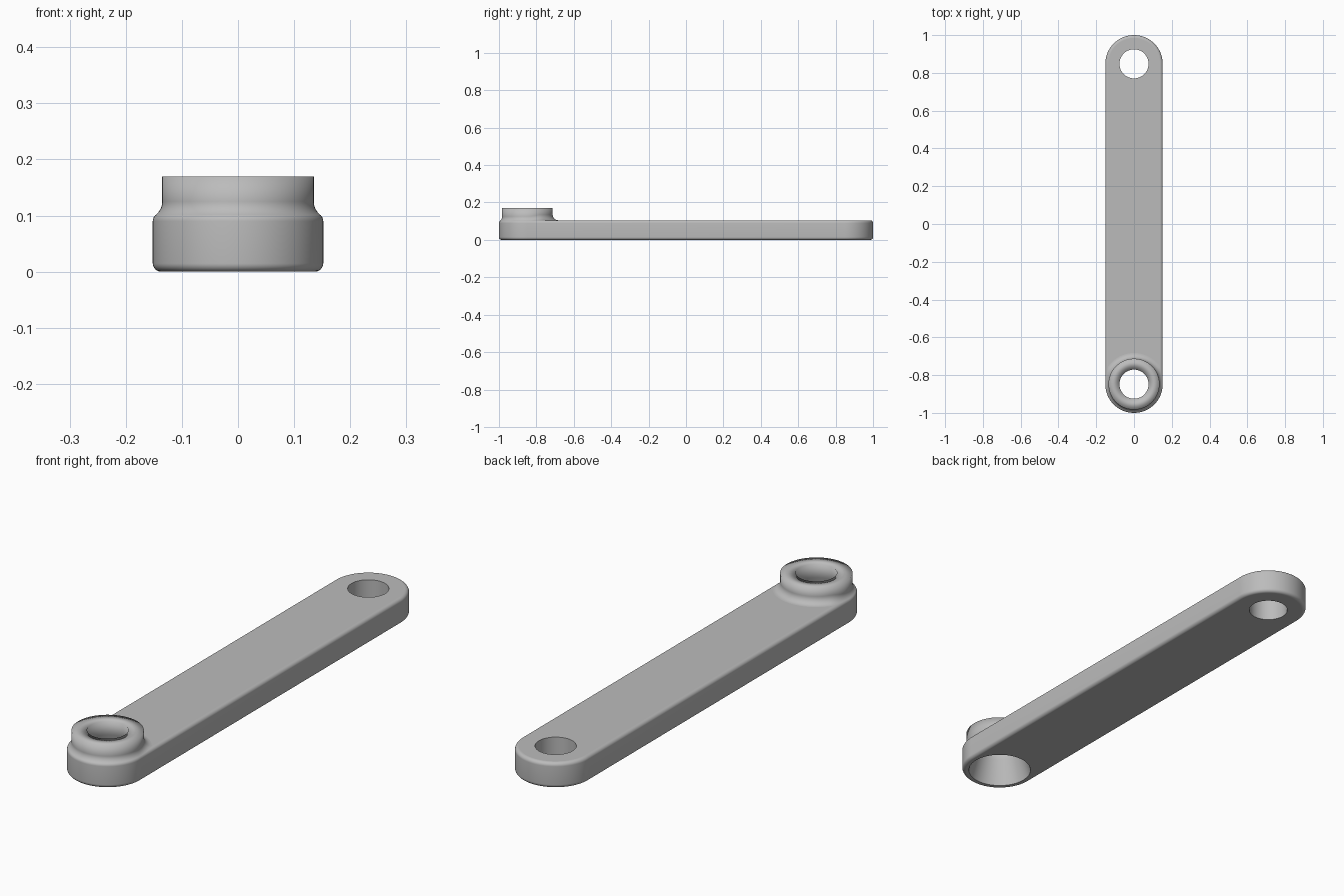
import bpy, bmesh
from math import sin, cos, pi, sqrt
from mathutils import Vector

HALF = 0.152           # arm half width
END = 1 - HALF         # distance of the end centres from the middle
THICK = 0.105          # arm thickness
EDGE = 0.015           # rounded arm edge
BOSS, TOP = 0.135, 0.17
BLEND = 0.03           # fillet between boss and arm
BORE, MOUTH = 0.077, 0.125
N = 48                 # segments per half circle
FRONT, BACK = Vector((0, -END, 0)), Vector((0, END, 0))

cube = bpy.data.objects.get("Cube")
if cube:
    bpy.data.objects.remove(cube)

grey = bpy.data.materials.new("grey metal")
grey.use_nodes = True
colour = (0.5, 0.5, 0.5, 1)
grey.diffuse_color = colour
grey.node_tree.nodes["Principled BSDF"].inputs["Base Color"].default_value = colour


def circle(centre, r, z):
    return [centre + Vector((r * cos(pi * i / N), r * sin(pi * i / N), z))
            for i in range(2 * N)]


def capsule(r, z):
    back = [BACK + Vector((r * cos(pi * i / N), r * sin(pi * i / N), z))
            for i in range(N + 1)]
    return back + [Vector((-p.x, -p.y, p.z)) for p in back]


def loft(bm, rings):
    """Skin closed rings of equal length; returns the vertex rings."""
    made = [[bm.verts.new(p) for p in ring] for ring in rings]
    for a, b in zip(made, made[1:]):
        for i in range(len(a)):
            j = (i + 1) % len(a)
            bm.faces.new((a[i], b[i], b[j], a[j])).smooth = True
    return made


def fill(bm, rings):
    """Flat face bounded by an outline and its holes."""
    edges = [bm.edges.get((r[i - 1], r[i])) for r in rings for i in range(len(r))]
    bmesh.ops.triangle_fill(bm, edges=edges, use_beauty=True)


def finish(bm, name):
    for e in bm.edges:
        if len(e.link_faces) == 2:
            e.smooth = e.calc_face_angle(0) < 0.6
    mesh = bpy.data.meshes.new(name)
    bm.to_mesh(mesh)
    bm.free()
    mesh.materials.append(grey)
    obj = bpy.data.objects.new(name, mesh)
    bpy.context.collection.objects.link(obj)


def cone_radius(z):
    return MOUTH + (BORE - MOUTH) * z / TOP


# Arm: rounded capsule with a plain bore at the back and a tapered one in front
bm = bmesh.new()
steps = [pi / 2 * i / 8 for i in range(9)]
core = HALF - EDGE
outline = [capsule(core + EDGE * sin(t), EDGE - EDGE * cos(t)) for t in steps]
outline += [capsule(core + EDGE * cos(t), THICK - EDGE + EDGE * sin(t)) for t in steps]
parts = [loft(bm, outline),
         loft(bm, [circle(BACK, BORE, z) for z in (0, THICK)]),
         loft(bm, [circle(FRONT, cone_radius(z), z) for z in (0, THICK)])]
fill(bm, [p[0] for p in parts])
fill(bm, [p[-1] for p in parts])
bmesh.ops.recalc_face_normals(bm, faces=bm.faces)
finish(bm, "arm")


# Boss: tapered bore, flat rim, wall and a rolling-ball fillet onto the arm
def fillet_column(angle):
    out = Vector((cos(angle), sin(angle), 0))
    ball = (BOSS + BLEND) * out
    if ball.y <= 0:
        near = core * out
    else:
        near = Vector((max(-core, min(core, ball.x)), ball.y, 0))
    near.z = THICK - EDGE
    reach = (ball - near).xy.length
    ball.z = near.z + sqrt((EDGE + BLEND) ** 2 - reach ** 2)
    down = (near - ball).normalized()
    return [FRONT + ball + BLEND * (-out).slerp(down, k / 8) for k in range(9)]


bm = bmesh.new()
columns = [fillet_column(pi * i / N) for i in range(2 * N)]
rings = [circle(FRONT, cone_radius(THICK), THICK), circle(FRONT, BORE, TOP),
         circle(FRONT, BOSS, TOP)]
rings += [list(ring) for ring in zip(*columns)]
loft(bm, rings)
finish(bm, "boss")
